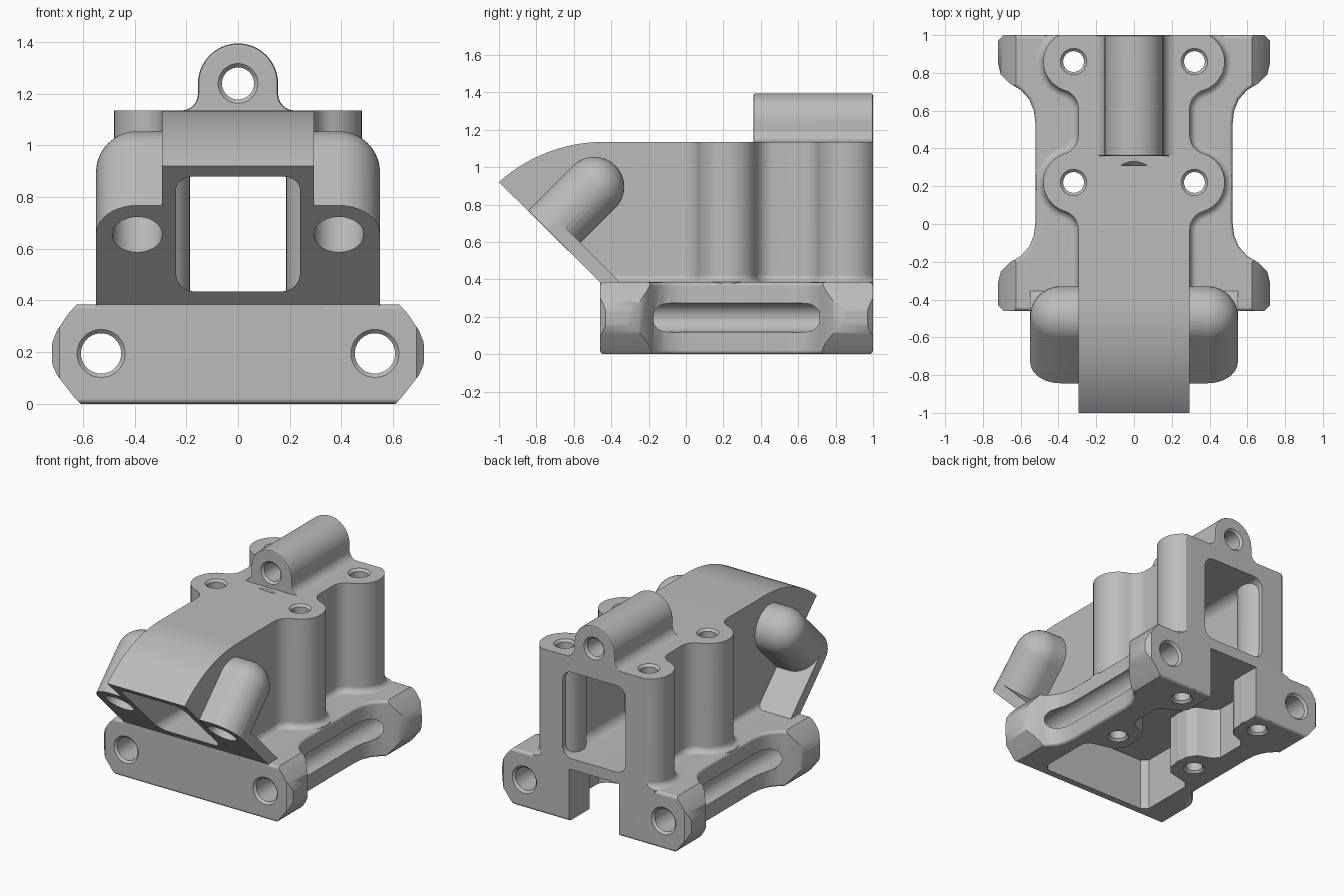
import bpy, bmesh
from math import sin, cos, pi, radians, sqrt, atan2
from mathutils import Matrix, Vector

if "Cube" in bpy.data.objects:
    bpy.data.objects.remove(bpy.data.objects["Cube"])

grey = bpy.data.materials.new("cast_grey")
grey.use_nodes = True
grey.diffuse_color = (0.5, 0.5, 0.5, 1)
grey.node_tree.nodes["Principled BSDF"].inputs["Base Color"].default_value = (0.5, 0.5, 0.5, 1)


def finish(name, bm):
    bmesh.ops.recalc_face_normals(bm, faces=bm.faces)
    mesh = bpy.data.meshes.new(name)
    bm.to_mesh(mesh)
    bm.free()
    mesh.materials.append(grey)
    ob = bpy.data.objects.new(name, mesh)
    bpy.context.collection.objects.link(ob)
    return ob


def loft(name, rings, bevel=0, segments=3):
    """Skin a stack of equal rings, cap the ends, optionally round the cap edges."""
    bm = bmesh.new()
    rows = [[bm.verts.new(p) for p in ring] for ring in rings]
    n = len(rows[0])
    for a, b in zip(rows, rows[1:]):
        for i in range(n):
            j = (i + 1) % n
            bm.faces.new((a[i], a[j], b[j], b[i]))
    caps = [bm.faces.new(rows[0]), bm.faces.new(rows[-1])]
    if bevel:
        edges = list({e for f in caps for e in f.edges})
        bmesh.ops.recalc_face_normals(bm, faces=bm.faces)
        bmesh.ops.bevel(bm, geom=edges, offset=bevel, segments=segments,
                        profile=0.5, affect='EDGES')
    return finish(name, bm)


def prism(name, profile, axis, lo, hi, **kw):
    place = {"x": lambda p, t: (t, p[0], p[1]),
             "y": lambda p, t: (p[0], t, p[1]),
             "z": lambda p, t: (p[0], p[1], t)}[axis]
    return loft(name, [[place(p, t) for p in profile] for t in (lo, hi)], **kw)


def arc(cx, cy, r, a, b, n=10):
    return [(cx + r * cos(radians(a + (b - a) * i / n)),
             cy + r * sin(radians(a + (b - a) * i / n))) for i in range(n + 1)]


def mirrored(half):
    return half + [(-x, v) for x, v in reversed(half)]


def lathe(name, steps, origin, tilt=0, n=40):
    """Round bar from (radius, distance) steps; tilt swings its axis from z towards y."""
    m = Matrix.Translation(origin) @ Matrix.Rotation(-radians(tilt), 4, 'X')
    return loft(name, [[m @ Vector((r * cos(2 * pi * i / n), r * sin(2 * pi * i / n), h))
                        for i in range(n)] for r, h in steps])


def hole(origin, r, length, tilt=0, rim=0.015):
    """Drill with a chamfered rim at both ends."""
    big = r + rim
    return lathe("drill", [(big + 0.05, -0.05), (big, 0), (r, rim), (r, length - rim),
                           (big, length), (big + 0.05, length + 0.05)], origin, tilt)


def combine(ob, other, op):
    mod = ob.modifiers.new(op, 'BOOLEAN')
    mod.operation, mod.solver, mod.object = op, 'EXACT', other
    bpy.context.view_layer.objects.active = ob
    bpy.ops.object.modifier_apply(modifier=mod.name)
    bpy.data.objects.remove(other)


BOLTS = [(sx * 0.32, y) for sx in (-1, 1) for y in (0.22, 0.86)]
FRONT = -0.46

# Base: waisted plan trimmed by a six-sided end profile
corner = [(0.69, FRONT), (0.72, -0.43), (0.72, -0.31), (0.705, -0.25), (0.66, -0.205),
          (0.6, -0.17), (0.555, -0.12), (0.53, -0.06), (0.522, 0.01)]
plan = corner + [(x, 0.54 - y) for x, y in reversed(corner)]
housing = prism("housing", mirrored(plan), "z", 0, 0.385, bevel=0.02)
ends = [(0.6, -0.01), (0.63, 0.02), (0.7, 0.11), (0.718, 0.15), (0.724, 0.195),
        (0.718, 0.24), (0.7, 0.285), (0.66, 0.345), (0.62, 0.39)]
combine(housing, prism("end_profile", mirrored(ends), "y", -0.6, 1.2), 'INTERSECT')


# Upper body: walls with blended bolt bosses and a flared foot
def body_plan(d):
    wall, boss, blend, cx = 0.295 + d, 0.16 + d, 0.1 - d, 0.395
    dx = cx - 0.32
    dy = sqrt(0.26 ** 2 - dx ** 2)
    t = 90 - atan2(dx, dy) * 180 / pi
    pts = [(wall, -1.1)]
    for y, last in ((0.22, t), (0.86, 90)):
        pts += arc(cx, y - dy, blend, 180, 180 - t, 8)
        pts += arc(0.32, y, boss, -t, last, 16)[1:]
        if last < 90:
            pts += arc(cx, y + dy, blend, 180 + t, 180, 8)[1:]
    return mirrored(pts)


foot = 0.04
levels = [(foot, 0.36)] + [(foot * (1 - sin(a)), 0.385 + foot * (1 - cos(a)))
                           for a in (i * pi / 10 for i in range(6))] + [(0, 1.2)]
body = loft("body", [[(x, y, z) for x, y in body_plan(d)] for d, z in levels])
side = [(FRONT, 0.36), (FRONT, 0.385)] + arc(-0.44, 0.298, 0.837, 132, 90, 14)
side += [(1, 1.135), (1, 0.36)]
combine(body, prism("side_profile", side, "x", -1, 1), 'INTERSECT')

# Slanted mounting flange and its two round-ended shoulders
flange = prism("flange", [(FRONT, 0.37), (FRONT, 0.385), (-0.73, 0.655),
                          (-0.677, 0.708), (-0.339, 0.37)], "x", -0.55, 0.55)
bm = bmesh.new()
for sx in (-1, 1):
    for y, z in ((-0.95, 0.435), (-0.49, 0.895)):
        bmesh.ops.create_uvsphere(bm, u_segments=40, v_segments=20, radius=0.16,
                                  matrix=Matrix.Translation((sx * 0.39, y, z)))
cloud = [v.co.copy() for v in bm.verts]
bm.free()
bm = bmesh.new()
for co in cloud:
    bm.verts.new(co)
hull = bmesh.ops.convex_hull(bm, input=bm.verts)
bmesh.ops.delete(bm, geom=[v for v in bm.verts if not v.link_faces], context='VERTS')
shoulders = finish("shoulders", bm)
combine(shoulders, prism("slant_cut", [(0.2, -0.275), (-1.4, 1.325), (-1.4, -0.275)],
                         "x", -1, 1), 'DIFFERENCE')

# Hinge barrel on top
barrel = mirrored([(0.22, 1.12)] + arc(0.22, 1.2, 0.065, 270, 180, 6)
                  + arc(0, 1.24, 0.155, 0, 90, 14)[:-1] + [(0.004, 1.395)])
hinge = prism("hinge", barrel, "y", 0.36, 1, bevel=0.012, segments=2)

for part in (body, flange, shoulders, hinge):
    combine(housing, part, 'UNION')

# Air duct running front to back
duct = [(-1.1, 0.435), (-1.1, 0.77), (-0.96, 0.88), (-0.87, 0.935), (-0.77, 0.98),
        (-0.66, 1.01), (-0.55, 1.025), (-0.44, 1.03), (1.2, 1.03), (1.2, 0.435)]
combine(housing, prism("duct", duct, "x", -0.24, 0.24, bevel=0.07, segments=6), 'DIFFERENCE')

# Underside cavity, open at the back
cavity = [(0.39, -0.4), (0.43, -0.36), (0.43, 0.0), (0.4, 0.04), (0.24, 0.08), (0.19, 0.14),
          (0.19, 0.3), (0.23, 0.36), (0.33, 0.4), (0.36, 0.44), (0.36, 0.64), (0.33, 0.68),
          (0.23, 0.72), (0.19, 0.78), (0.19, 1.2)]
combine(housing, prism("cavity", mirrored(cavity), "z", -0.1, 0.36), 'DIFFERENCE')

# Bolt columns standing inside the duct and cavity
for x, y in BOLTS:
    combine(housing, lathe("bolt_column", [(0.134, 0.005), (0.134, 1.1)], (x, y, 0)), 'UNION')

# Drilled holes
for x, y in BOLTS:
    combine(housing, hole((x, y, 0), 0.055, 1.135), 'DIFFERENCE')
for sx in (-1, 1):
    combine(housing, hole((sx * 0.53, FRONT, 0.195), 0.078, 1 - FRONT, 90), 'DIFFERENCE')
    combine(housing, lathe("flange_drill", [(0.097, -0.06), (0.097, 0.26)],
                           (sx * 0.39, -0.73, 0.655), 45), 'DIFFERENCE')
combine(housing, hole((0, 0.36, 1.24), 0.062, 0.64, 90), 'DIFFERENCE')

# Smooth shading with crisp edges
bpy.ops.object.select_all(action='DESELECT')
housing.select_set(True)
bpy.context.view_layer.objects.active = housing
bpy.ops.object.shade_smooth_by_angle(angle=radians(32))
weighted = housing.modifiers.new("weighted_normals", 'WEIGHTED_NORMAL')
weighted.keep_sharp = True
